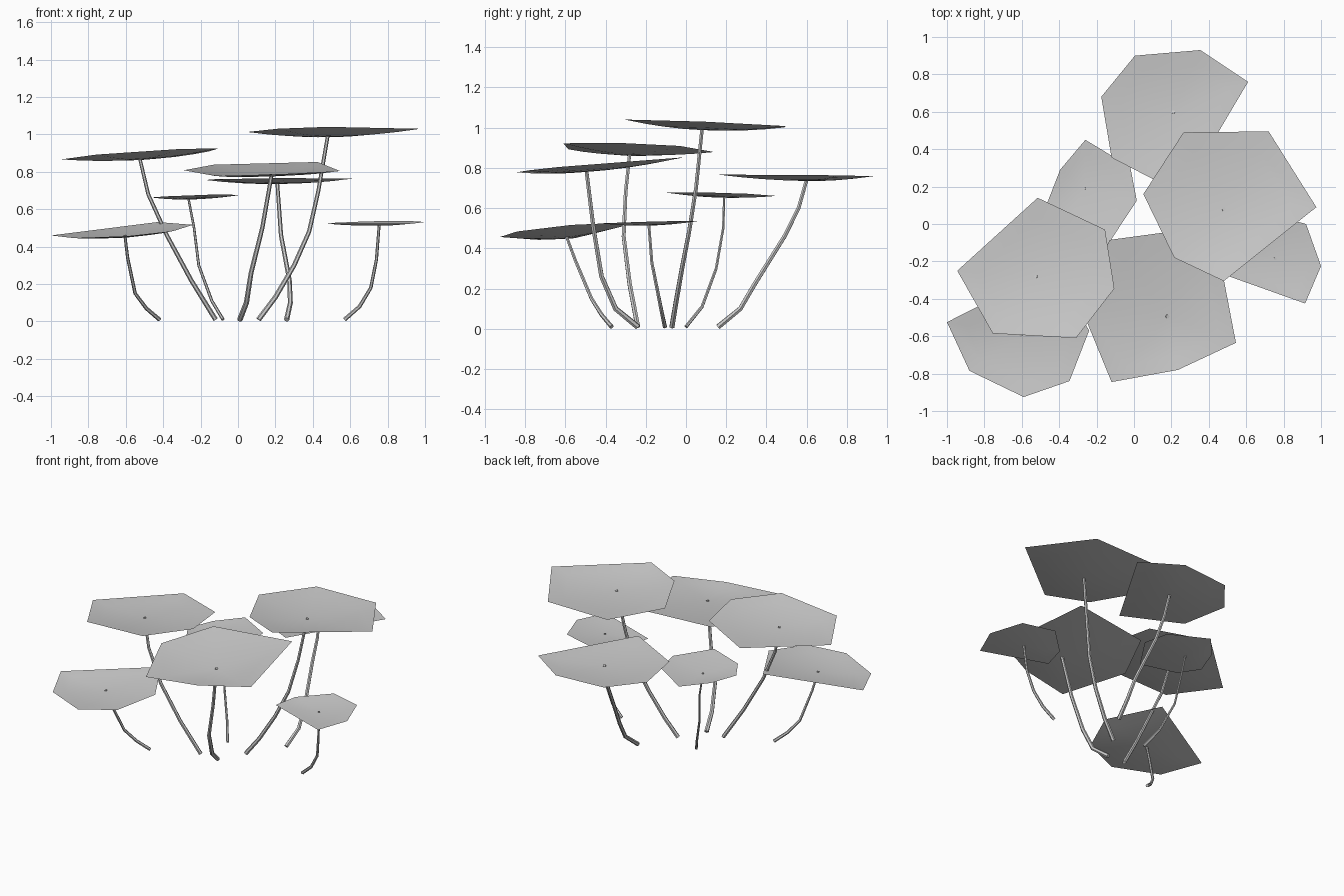
import bpy
import bmesh
import math
from mathutils import Vector

if "Cube" in bpy.data.objects:
    bpy.data.objects.remove(bpy.data.objects["Cube"], do_unlink=True)

# One pale grey for the whole plant
grey = bpy.data.materials.new("pale_grey")
grey.use_nodes = True
colour = (0.6, 0.6, 0.6, 1)
grey.diffuse_color = colour
grey.node_tree.nodes["Principled BSDF"].inputs["Base Color"].default_value = colour

RINGS = 4
SIDES = 6


def add_object(name, bm):
    mesh = bpy.data.meshes.new(name)
    bm.to_mesh(mesh)
    bm.free()
    mesh.materials.append(grey)
    obj = bpy.data.objects.new(name, mesh)
    bpy.context.collection.objects.link(obj)
    bpy.ops.object.select_all(action="DESELECT")
    obj.select_set(True)
    bpy.context.view_layer.objects.active = obj
    bpy.ops.object.shade_smooth_by_angle(angle=math.radians(50))
    return obj


def make_leaf(name, centre, outline, tilt, depth):
    """A thin, shallow bowl: rings shrinking from the outline to the centre."""
    bm = bmesh.new()
    hub = bm.verts.new(centre)
    previous = None
    count = len(outline)
    for step in range(1, RINGS + 1):
        t = step / RINGS
        ring = []
        for x, y in outline:
            dx, dy = (x - centre.x) * t, (y - centre.y) * t
            rise = dx * tilt[0] + dy * tilt[1] + depth * t * t
            ring.append(bm.verts.new(centre + Vector((dx, dy, rise))))
        for i in range(count):
            j = (i + 1) % count
            if previous is None:
                bm.faces.new((hub, ring[i], ring[j]))
            else:
                bm.faces.new((previous[i], ring[i], ring[j], previous[j]))
        previous = ring
    # Sheet faces upward
    bm.normal_update()
    if sum(f.normal.z for f in bm.faces) < 0:
        bmesh.ops.reverse_faces(bm, faces=bm.faces[:])
    add_object(name, bm)


def make_stem(name, path, thickness):
    """A tapering tube along a bent path, closed at both ends."""
    bm = bmesh.new()
    rings = []
    last = len(path) - 1
    for i, point in enumerate(path):
        along = (path[min(i + 1, last)] - path[max(i - 1, 0)]).normalized()
        side = along.cross(Vector((0, 1, 0))).normalized()
        other = along.cross(side)
        radius = thickness * (1 - 0.3 * i / last)
        ring = []
        for k in range(SIDES):
            a = math.tau * k / SIDES
            offset = side * math.cos(a) + other * math.sin(a)
            ring.append(bm.verts.new(point + offset * radius))
        rings.append(ring)
    for low, high in zip(rings, rings[1:]):
        for k in range(SIDES):
            n = (k + 1) % SIDES
            bm.faces.new((low[k], low[n], high[n], high[k]))
    bm.faces.new(rings[0])
    bm.faces.new(rings[-1])
    bmesh.ops.recalc_face_normals(bm, faces=bm.faces[:])
    add_object(name, bm)


def make_plant(name, path, outline, tilt, depth, thickness):
    points = [Vector(p) for p in path]
    make_leaf(name + "_leaf", points[-1].copy(), outline, tilt, depth)
    # Stem tip pokes just through the leaf
    points[-1].z += 0.006
    make_stem(name + "_stem", points, thickness)


make_plant(
    "tallest",
    [(.11, -.07, .01), (.2, -.05, .13), (.3, -.02, .3), (.38, .015, .48), (.43, .05, .7), (.48, .08, .988)],
    [(.05, .16), (.265, .49), (.72, .495), (.975, .09), (.48, -.305), (.215, -.18)],
    tilt=(.015, -.045), depth=.035, thickness=.014)

make_plant(
    "left",
    [(-.12, -.24, .01), (-.25, -.28, .22), (-.38, -.31, .46), (-.48, -.3, .68), (-.525, -.28, .865)],
    [(-.945, -.25), (-.515, .14), (-.155, -.03), (-.105, -.345), (-.31, -.61), (-.755, -.585)],
    tilt=(.065, -.04), depth=.03, thickness=.013)

make_plant(
    "front",
    [(.01, -.24, .01), (.045, -.35, .1), (.07, -.42, .26), (.13, -.46, .5), (.18, -.495, .78)],
    [(-.29, -.43), (-.13, -.085), (.425, -.01), (.545, -.635), (.235, -.78), (-.12, -.845)],
    tilt=(.015, .08), depth=.03, thickness=.015)

make_plant(
    "back",
    [(.26, .16, .01), (.28, .27, .1), (.275, .34, .22), (.23, .49, .46), (.22, .56, .6), (.21, .6, .735)],
    [(-.175, .68), (.005, .9), (.355, .93), (.61, .76), (.255, .16), (-.12, .355)],
    tilt=(.01, -.012), depth=.026, thickness=.014)

make_plant(
    "small_back",
    [(-.08, 0, .01), (-.14, .08, .11), (-.21, .15, .3), (-.235, .185, .5), (-.265, .19, .652)],
    [(-.465, .11), (-.395, .29), (-.26, .45), (-.02, .305), (.015, .125), (-.14, -.11), (-.38, -.03)],
    tilt=(.03, -.025), depth=.015, thickness=.009)

make_plant(
    "front_left",
    [(-.42, -.37, .01), (-.49, -.42, .07), (-.55, -.47, .15), (-.59, -.55, .34), (-.605, -.595, .455)],
    [(-1, -.525), (-.43, -.235), (-.24, -.57), (-.345, -.84), (-.59, -.925), (-.88, -.785)],
    tilt=(.08, .09), depth=.03, thickness=.011)

make_plant(
    "right",
    [(.57, -.105, .01), (.65, -.12, .08), (.71, -.14, .18), (.74, -.17, .33), (.755, -.185, .513)],
    [(.48, -.27), (.52, -.11), (.7, .06), (.92, 0), (1, -.225), (.915, -.425)],
    tilt=(.015, .03), depth=.016, thickness=.011)
